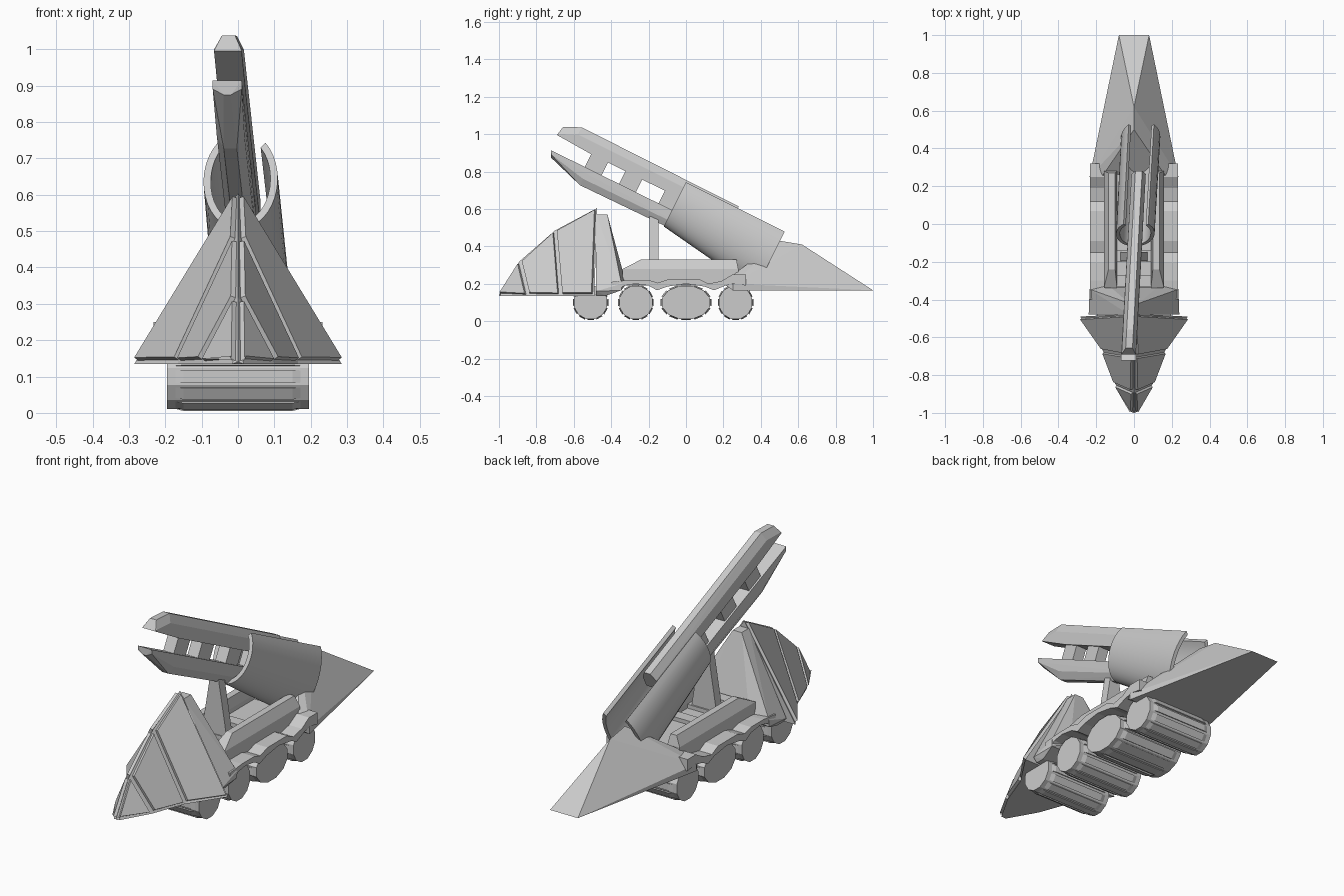
import bpy, bmesh, math
from mathutils import Vector

if "Cube" in bpy.data.objects:
    bpy.data.objects.remove(bpy.data.objects["Cube"])


def finish(name, bm, smooth=False):
    bmesh.ops.recalc_face_normals(bm, faces=bm.faces[:])
    me = bpy.data.meshes.new(name)
    bm.to_mesh(me)
    bm.free()
    ob = bpy.data.objects.new(name, me)
    bpy.context.collection.objects.link(ob)
    if smooth:
        bpy.context.view_layer.objects.active = ob
        ob.select_set(True)
        bpy.ops.object.shade_smooth_by_angle(angle=math.radians(35))
        ob.select_set(False)
    return ob


def add_hull(bm, pts):
    vs = [bm.verts.new(p) for p in pts]
    res = bmesh.ops.convex_hull(bm, input=vs)
    bad = [v for v in res["geom_interior"] if isinstance(v, bmesh.types.BMVert)]
    if bad:
        bmesh.ops.delete(bm, geom=bad, context='VERTS')


def hull(name, pts, sym=False):
    if sym:
        pts = [(s * x, y, z) for x, y, z in pts for s in ((1, -1) if x else (1,))]
    bm = bmesh.new()
    add_hull(bm, pts)
    return finish(name, bm)


def extrude_x(name, profile, x0, x1):
    bm = bmesh.new()
    a = [bm.verts.new((x0, y, z)) for y, z in profile]
    b = [bm.verts.new((x1, y, z)) for y, z in profile]
    bm.faces.new(a)
    bm.faces.new(b[::-1])
    n = len(a)
    for i in range(n):
        j = (i + 1) % n
        bm.faces.new((a[i], b[i], b[j], a[j]))
    return finish(name, bm)


# Faceted cab: ridge and base outlines joined, panels raised on each facet
ridge = [(-1.0, .14), (-.89, .32), (-.70, .485), (-.475, .605)]
base = [(.015, -.995), (.10, -.845), (.165, -.67), (.285, -.49)]
bm = bmesh.new()
top = [bm.verts.new((0, y, z)) for y, z in ridge]
right = [bm.verts.new((x, y, .135)) for x, y in base]
left = [bm.verts.new((-x, y, .135)) for x, y in base]
panels = []
for i in range(3):
    panels.append(bm.faces.new((top[i], right[i], right[i + 1], top[i + 1])))
    panels.append(bm.faces.new((top[i + 1], left[i + 1], left[i], top[i])))
    bm.faces.new((left[i], left[i + 1], right[i + 1], right[i]))
bm.faces.new((top[0], left[0], right[0]))
bm.faces.new((top[3], right[3], left[3]))
bmesh.ops.recalc_face_normals(bm, faces=bm.faces[:])
bmesh.ops.inset_individual(bm, faces=panels, thickness=.016, depth=0)
bmesh.ops.inset_individual(bm, faces=panels, thickness=.003, depth=.014)
finish("cab", bm)

# Sloped back of the cab
hull("cab_back", [(.025, -.48, .57), (.025, -.42, .57), (.24, -.48, .16), (.235, -.43, .16),
                  (.235, -.345, .2), (.235, -.345, .165), (.14, -.32, .2), (.22, -.43, .136),
                  (.22, -.48, .136)], sym=True)

# Chassis with angular arches over the rollers
extrude_x("chassis", [(-.40, .165), (-.365, .165), (-.33, .19), (-.27, .2), (-.20, .19), (-.155, .165),
                      (-.10, .185), (0, .2), (.10, .185), (.15, .165), (.21, .19), (.265, .2),
                      (.32, .19), (.32, .25), (.25, .25), (.19, .215), (.12, .2), (.07, .225),
                      (-.09, .225), (-.15, .205), (-.2, .22), (-.30, .22), (-.40, .21)], -.233, .233)

# Rear wedge with a triangular tail
hull("rear_wedge", [(0, .50, .43), (0, .62, .41), (.08, 1.0, .165), (.235, .25, .165),
                    (.235, .25, .2), (.21, .2, .2), (.15, .28, .27)], sym=True)

# Deck: middle plate, two chamfered side boxes, small cross bars
hull("deck_floor", [(x, y, z) for x in (-.1, .1) for y in (-.34, .3) for z in (.19, .255)])
for s, side in ((1, "right"), (-1, "left")):
    hull("deck_box_" + side,
         [(s * x, y, z) for y0, y1, prof in (
             (-.34, .28, ((.09, .2), (.16, .2), (.16, .278), (.09, .278))),
             (-.24, .27, ((.10, .33), (.135, .33))))
          for x, z in prof for y in (y0, y1)])
for i, y in enumerate((-.30, -.17, -.02)):
    hull("deck_bar_%d" % i, [(x, y + dy, z) for x in (-.1, .1) for dy in (-.03, .03) for z in (.25, .275)])

# Tapered support post
hull("support_post", [(x * s, y, z) for x, z in ((.075, .25), (.025, .56)) for s in (1, -1)
                      for y in (-.195, -.148)])


# Ribbed rollers; the third one is stretched lengthwise
def roller(name, y, ry, rz=.09):
    bm = bmesh.new()
    n = 12

    def ring(a, k):
        return y + ry * k * math.cos(a), .1 + rz * k * math.sin(a)
    add_hull(bm, [(x, *ring((i + .5) * math.tau / n, 1.02)) for i in range(n) for x in (-.195, .195)])
    for i in range(n):
        a, w = i * math.tau / n, .19
        pts = []
        for d in (-w, w):
            pts += [(x, *ring(a + d, .96)) for x in (-.185, .185)]
            pts += [(x, *ring(a + d, 1.075)) for x in (-.15, .15)]
        add_hull(bm, pts)
    finish(name, bm)


for i, (y, ry) in enumerate(((-.51, .09), (-.268, .09), (0, .13), (.265, .09))):
    roller("roller_%d" % (i + 1), y, ry)

# Launcher frame: x across, s forward along the slope, n above it, slightly yawed
ANG = math.atan(.5)
C, S = math.cos(ANG), math.sin(ANG)


def L(x, s, n):
    y = -C * s + S * n
    return Vector((x + .01 + .055 * y, y, .743 + S * s + C * n))


def sloped_block(name, pts):
    hull(name, [L(k * x, s, n) for x, s, n in pts for k in (1, -1)])


# Twin arms with chamfered outer edges and tapered tips
sloped_block("upper_arm", [(.018, -.31, .01), (.018, .63, .013), (.018, .72, -.03), (.038, -.31, -.03),
                           (.038, .63, -.03), (.038, .725, -.075), (.038, -.31, -.09), (.038, .73, -.083),
                           (.038, .52, -.093)])
sloped_block("lower_arm", [(.038, -.3, -.165), (.04, .722, -.17), (.04, .71, -.19), (.01, .705, -.205),
                           (.038, .5, -.23), (.018, .5, -.268), (.038, -.3, -.22), (.018, -.3, -.255)])
# Connecting teeth between the arms
for i, s0 in enumerate((.42, .216, -.02, -.22)):
    sloped_block("arm_tooth_%d" % i, [(.03, s, n) for s in (s0, s0 + .1) for n in (-.18, -.08)])

# Open-topped cradle shell around the arms
bm = bmesh.new()
N, GAP, T = 28, math.radians(40), .02
rows = []
for s, c, ry, rx in ((0, -.115, .15, .102), (-.59, -.152, .198, .104)):
    row = []
    for t in (0, T):
        arc = []
        for i in range(N + 1):
            a = GAP + (math.tau - 2 * GAP) * i / N
            arc.append(bm.verts.new(L((rx - t) * math.sin(a), s, c + (ry - t) * math.cos(a))))
        row += arc if t == 0 else arc[::-1]
    rows.append(row)
M = len(rows[0])
for i in range(M):
    j = (i + 1) % M
    bm.faces.new((rows[0][i], rows[0][j], rows[1][j], rows[1][i]))
for row in rows:
    for i in range(N):
        bm.faces.new((row[i], row[i + 1], row[M - 2 - i], row[M - 1 - i]))
finish("cradle_shell", bm, smooth=True)
